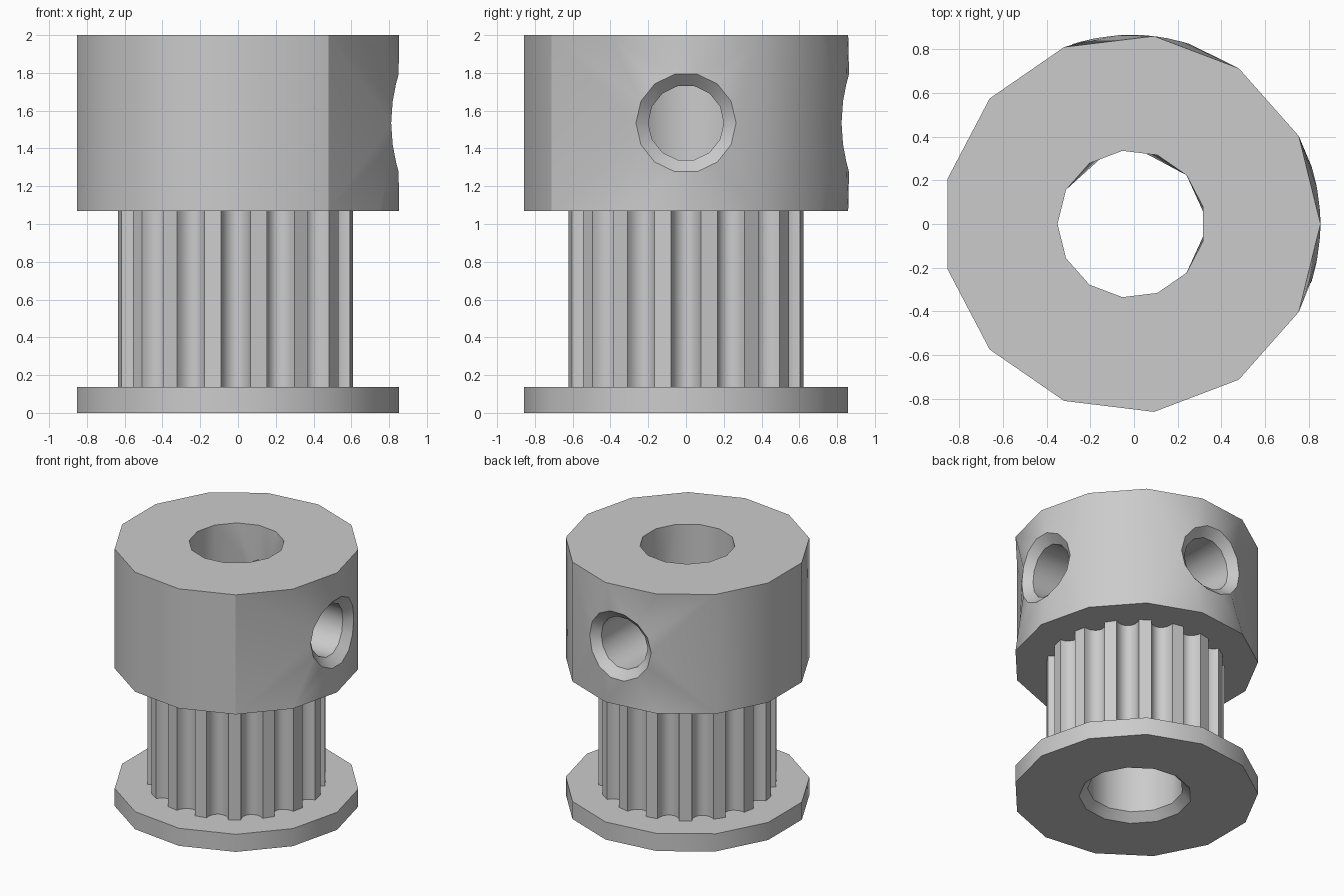
import bpy, bmesh
from math import pi, sin, cos, sqrt, atan2, radians
from mathutils import Vector

cube = bpy.data.objects.get("Cube")
if cube:
    bpy.data.objects.remove(cube)

SIDES, CX = 13, -0.0125
STEP = 2 * pi / SIDES
RIM, BORE, BORE_PHASE = 0.865, 0.337, pi / SIDES
HUB_Z0, HUB_Z1, FLANGE_Z = 1.07, 2.0, 0.137
HOLE_Z, HOLE_N = 1.535, 14

grey = bpy.data.materials.new("metal grey")
grey.use_nodes = True
grey.diffuse_color = (0.6, 0.6, 0.6, 1)
grey.node_tree.nodes["Principled BSDF"].inputs["Base Color"].default_value = (0.6, 0.6, 0.6, 1)


def loop(bm, pts, z):
    return [bm.verts.new((CX + x, y, z)) for x, y in pts]


def ngon(r, phase=0.0):
    return [(r * cos(phase + k * STEP), r * sin(phase + k * STEP)) for k in range(SIDES)]


def bridge(bm, a, b, skip=()):
    n = len(a)
    for k in range(n):
        if k not in skip:
            bm.faces.new((a[k], a[(k + 1) % n], b[(k + 1) % n], b[k]))


def cap(bm, outer, inner):
    """Flat ring between two closed loops."""
    edges = []
    for ring in (outer, inner):
        for k, v in enumerate(ring):
            w = ring[(k + 1) % len(ring)]
            edges.append(bm.edges.get((v, w)) or bm.edges.new((v, w)))
    bmesh.ops.triangle_fill(bm, use_beauty=True, edges=edges)


def finish(bm, name):
    bmesh.ops.recalc_face_normals(bm, faces=bm.faces)
    mesh = bpy.data.meshes.new(name)
    bm.to_mesh(mesh)
    bm.free()
    mesh.materials.append(grey)
    obj = bpy.data.objects.new(name, mesh)
    bpy.context.collection.objects.link(obj)
    bpy.ops.object.select_all(action='DESELECT')
    obj.select_set(True)
    bpy.context.view_layer.objects.active = obj
    bpy.ops.object.shade_smooth_by_angle(angle=radians(30))


def hole_ring(bm, heading, q, r):
    """Circle of radius q projected onto a cylinder of radius r."""
    ring = []
    for k in range(HOLE_N):
        a = 2 * pi * k / HOLE_N
        t = q * cos(a)
        d = sqrt(r * r - t * t)
        ring.append(bm.verts.new((CX + d * cos(heading) - t * sin(heading),
                                  d * sin(heading) + t * cos(heading),
                                  HOLE_Z + q * sin(a))))
    return ring


def patch(bm, low, high, ks, r, phase, heading, ring):
    """Triangles between a hole ring and the wall corners ks around it."""
    outer = []
    for verts, z in ((low, HUB_Z0), (high, HUB_Z1)):
        for k in ks:
            p = Vector((r * (phase + k * STEP - heading), z - HOLE_Z))
            outer.append((atan2(p.y, p.x) % (2 * pi), p, verts[k % SIDES]))
    outer.sort(key=lambda e: e[0])
    m, i, j = len(outer), 0, 0
    while i < m or j < HOLE_N:
        mid = outer[i % m][1] + outer[(i + 1) % m][1]
        out_angle = 2 * pi if i >= m - 1 else atan2(mid.y, mid.x) % (2 * pi)
        in_angle = 2 * pi * (j + 0.5) / HOLE_N
        o, n = outer[i % m][2], ring[j % HOLE_N]
        if j >= HOLE_N or (i < m and out_angle <= in_angle):
            i += 1
            bm.faces.new((o, outer[i % m][2], n))
        else:
            j += 1
            bm.faces.new((o, ring[j % HOLE_N], n))


# Lower flange, bore chamfered underneath
bm = bmesh.new()
profile = [(RIM, 0, 0), (RIM, 0, FLANGE_Z), (BORE, BORE_PHASE, FLANGE_Z),
           (BORE, BORE_PHASE, 0.06), (0.397, BORE_PHASE, 0)]
out0, out1, in1, in_mid, in0 = [loop(bm, ngon(r, ph), z) for r, ph, z in profile]
bridge(bm, out0, out1)
bridge(bm, in1, in_mid)
bridge(bm, in_mid, in0)
cap(bm, out0, in0)
cap(bm, out1, in1)
finish(bm, "lower_flange")

# Toothed barrel: sixteen rounded grooves
TEETH, TIP, DEPTH, HALF = 16, 0.627, 0.085, radians(7.2)
teeth = []
for t in range(TEETH):
    for s in range(9):
        u = pi * s / 8
        r = TIP - DEPTH * sin(u)
        a = 2 * pi * t / TEETH - HALF * cos(u)
        teeth.append((r * cos(a), r * sin(a)))
bm = bmesh.new()
out0, out1 = [loop(bm, teeth, z) for z in (FLANGE_Z, HUB_Z0)]
in0, in1 = [loop(bm, ngon(BORE, BORE_PHASE), z) for z in (FLANGE_Z, HUB_Z0)]
bridge(bm, out0, out1)
bridge(bm, in0, in1)
cap(bm, out0, in0)
cap(bm, out1, in1)
finish(bm, "toothed_barrel")

# Hub with two countersunk set screw holes
bm = bmesh.new()
out0, out1 = [loop(bm, ngon(RIM), z) for z in (HUB_Z0, HUB_Z1)]
in0, in1 = [loop(bm, ngon(BORE, BORE_PHASE), z) for z in (HUB_Z0, HUB_Z1)]
holes = [(0.0, range(-2, 2), range(-2, 2)), (pi / 2, range(2, 6), range(1, 6))]
out_skip, in_skip = set(), set()
for heading, out_ks, in_ks in holes:
    rim = hole_ring(bm, heading, 0.265, RIM)
    seat = hole_ring(bm, heading, 0.2, RIM - 0.065)
    end = hole_ring(bm, heading, 0.2, BORE)
    bridge(bm, rim, seat)
    bridge(bm, seat, end)
    patch(bm, out0, out1, out_ks, RIM, 0, heading, rim)
    patch(bm, in0, in1, in_ks, BORE, BORE_PHASE, heading, end)
    out_skip |= {k % SIDES for k in out_ks[:-1]}
    in_skip |= {k % SIDES for k in in_ks[:-1]}
bridge(bm, out0, out1, out_skip)
bridge(bm, in0, in1, in_skip)
cap(bm, out0, in0)
cap(bm, out1, in1)
finish(bm, "hub")
